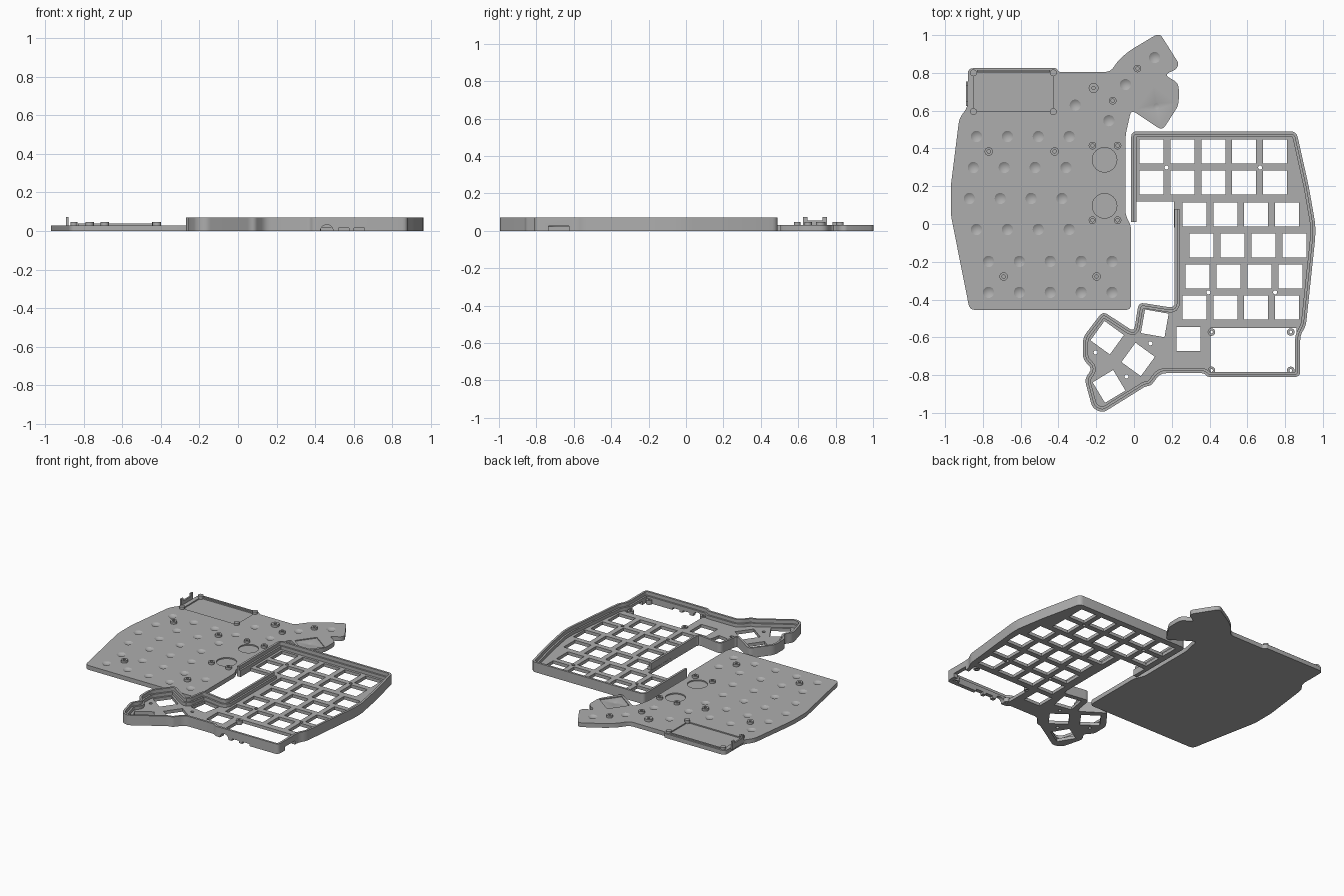
import bpy, bmesh, math
from mathutils import Vector, Matrix

if "Cube" in bpy.data.objects:
    bpy.data.objects.remove(bpy.data.objects["Cube"])

grey = bpy.data.materials.new("plain grey")
grey.diffuse_color = (0.42, 0.42, 0.42, 1)
grey.use_nodes = True
grey.node_tree.nodes["Principled BSDF"].inputs["Base Color"].default_value = grey.diffuse_color


def rounded(pts, r=0.03, seg=4, closed=True):
    """Round the corners of a polyline with small curves."""
    out, n = [], len(pts)
    for i, p in enumerate(pts):
        p = Vector(p)
        if not closed and i in (0, n - 1):
            out.append(p)
            continue
        a, b = Vector(pts[i - 1]) - p, Vector(pts[(i + 1) % n]) - p
        d = min(r, 0.45 * a.length, 0.45 * b.length)
        s, e = p + a.normalized() * d, p + b.normalized() * d
        for k in range(seg + 1):
            t = k / seg
            out.append(s * (1 - t) ** 2 + p * 2 * t * (1 - t) + e * t * t)
    return out


def inset(path, d):
    """Offset an open clockwise path to its inner (right-hand) side."""
    out = []
    for i, p in enumerate(path):
        u = (p - path[max(i - 1, 0)]).normalized()
        v = (path[min(i + 1, len(path) - 1)] - p).normalized()
        u, v = (u if u.length else v), (v if v.length else u)
        m = (u + v).normalized()
        out.append(p + Vector((m.y, -m.x)) * d / max(m.dot(u), 0.5))
    return out


def rect(x, y, w, h, angle=0):
    rot = Matrix.Rotation(math.radians(angle), 2)
    return [Vector((x, y)) + rot @ Vector((sx * w / 2, sy * h / 2))
            for sx, sy in ((-1, -1), (1, -1), (1, 1), (-1, 1))]


def circle(x, y, r, n=20):
    return [Vector((x + r * math.cos(2 * math.pi * k / n),
                    y + r * math.sin(2 * math.pi * k / n))) for k in range(n)]


def finish(bm, name):
    bmesh.ops.recalc_face_normals(bm, faces=bm.faces)
    me = bpy.data.meshes.new(name)
    bm.to_mesh(me)
    bm.free()
    me.materials.append(grey)
    ob = bpy.data.objects.new(name, me)
    bpy.context.collection.objects.link(ob)
    return ob


def add_prism(bm, loops, z0, z1):
    """Extrude a filled outline; further loops become holes."""
    edges = []
    for loop in loops:
        vs = [bm.verts.new((p[0], p[1], z0)) for p in loop]
        edges += [bm.edges.new((vs[i - 1], vs[i])) for i in range(len(vs))]
    res = bmesh.ops.triangle_fill(bm, use_beauty=True, use_dissolve=False,
                                  edges=edges, normal=(0, 0, 1))
    faces = [g for g in res["geom"] if isinstance(g, bmesh.types.BMFace)]
    ext = bmesh.ops.extrude_face_region(bm, geom=faces, use_keep_orig=True)
    for g in ext["geom"]:
        if isinstance(g, bmesh.types.BMVert):
            g.co.z = z1


def prism(name, loops, z0, z1):
    bm = bmesh.new()
    add_prism(bm, loops, z0, z1)
    return finish(bm, name)


def cut(target, bm, name):
    cutter = finish(bm, name)
    cutter.hide_render = True
    cutter.hide_set(True)
    mod = target.modifiers.new("cut", 'BOOLEAN')
    mod.operation, mod.solver, mod.object = 'DIFFERENCE', 'EXACT', cutter
    bpy.context.view_layer.objects.active = target
    bpy.ops.object.modifier_apply(modifier=mod.name)
    bpy.data.objects.remove(cutter)


def box(bm, x0, x1, y0, y1, z0, z1):
    add_prism(bm, [rect((x0 + x1) / 2, (y0 + y1) / 2, x1 - x0, y1 - y0)], z0, z1)


# key positions: rows of (first x, y, count), then the rotated thumb keys
KEY, PITCH = 0.127, 0.1635
keys = [(x0 + i * PITCH, y, 0)
        for x0, y, n in ((0.093, 0.383, 5), (0.093, 0.219, 5), (0.32, 0.05, 4),
                         (0.358, -0.114, 4), (0.337, -0.278, 4), (0.32, -0.442, 4),
                         (0.288, -0.608, 1))
        for i in range(n)]
keys += [(-0.142, -0.602, -36), (0.11, -0.526, -10), (0.022, -0.717, -36), (-0.132, -0.86, 31)]

# ---- open case half, lying face down ----
path = [(-0.015, 0.01), (-0.015, 0.49), (0.86, 0.49), (0.925, 0.2), (0.96, 0.0), (0.96, -0.07),
        (0.91, -0.54), (0.88, -0.59), (0.88, -0.81), (0.39, -0.81), (0.37, -0.79),
        (0.14, -0.79), (0.09, -0.855), (0.06, -0.86), (-0.165, -1.0), (-0.22, -0.975),
        (-0.262, -0.82), (-0.22, -0.765), (-0.27, -0.72), (-0.27, -0.60), (-0.165, -0.462),
        (0.0, -0.57), (0.025, -0.415), (0.215, -0.445), (0.215, 0.08)]
edge = rounded(path, closed=False)
floor_edge = inset(edge, 0.004)
floor_edge[0] = Vector((-0.011, 0.12))
floor_edge[-1] = Vector((0.211, 0.12))
screws = [(0.172, 0.299), (0.668, 0.299), (0.394, -0.362), (0.747, -0.362),
          (-0.203, -0.68), (0.087, -0.632), (-0.04, -0.807)]
loops = [floor_edge] + [rect(x, y, KEY, KEY, a) for x, y, a in keys]
loops += [circle(x, y, 0.011, 12) for x, y in screws]
loops.append(rect(0.633, -0.67, 0.456, 0.24))
case_face = prism("case_face", loops, 0, 0.022)

# stepped wall: tall outer lip and a lower ledge inside it
case_lip = prism("case_lip", [edge + inset(edge, 0.015)[::-1]], 0, 0.07)
case_ledge = prism("case_ledge", [inset(edge, 0.013) + inset(edge, 0.027)[::-1]], 0, 0.045)

# connector openings in the lower rim of the wall
for part in (case_lip, case_ledge, case_face):
    bm = bmesh.new()
    box(bm, 0.52, 0.575, -0.85, -0.77, -0.02, 0.015)
    box(bm, 0.60, 0.655, -0.85, -0.77, -0.02, 0.015)
    box(bm, 0.84, 0.92, -0.735, -0.625, -0.02, 0.026)
    bmesh.ops.create_cone(bm, cap_ends=True, segments=24, radius1=0.033, radius2=0.033, depth=0.08,
                          matrix=Matrix.Translation((0.46, -0.81, 0)) @ Matrix.Rotation(math.pi / 2, 4, 'X'))
    cut(part, bm, "connector_cutter")

# board posts in the window corners
bm = bmesh.new()
for x in (0.41, 0.83):
    for y in (-0.572, -0.775):
        add_prism(bm, [circle(x, y, 0.02), circle(x, y, 0.008, 10)], 0, 0.03)
case_posts = finish(bm, "case_posts")

# ---- bottom plate ----
outline = [(-0.88, 0.62), (-0.88, 0.825), (-0.41, 0.825), (-0.40, 0.805), (-0.125, 0.805),
           (-0.08, 0.87), (-0.02, 0.92), (0.135, 1.012), (0.237, 0.85), (0.225, 0.82),
           (0.16, 0.79), (0.237, 0.745), (0.237, 0.63), (0.15, 0.495), (-0.015, 0.605),
           (-0.045, 0.47), (-0.045, 0.045), (-0.015, -0.01), (-0.015, -0.455),
           (-0.87, -0.455), (-0.97, 0.05), (-0.97, 0.2), (-0.925, 0.56)]
TOP = 0.03
bottom_plate = prism("bottom_plate", [rounded(outline)], 0, TOP)

# shallow dimples under each key, board bay, round pads and thumb recess
bm = bmesh.new()
a, d = 0.03, 0.009
R = (a * a + d * d) / (2 * d)
for x, y, _ in keys:
    bmesh.ops.create_uvsphere(bm, u_segments=20, v_segments=24, radius=R,
                              matrix=Matrix.Translation((-x - 0.023, -y + 0.021, TOP + R - d)))
cut(bottom_plate, bm, "dimple_cutter")
bm = bmesh.new()
box(bm, -0.85, -0.43, 0.595, 0.80, TOP - 0.008, 0.06)
for y in (0.34, 0.096):
    add_prism(bm, [circle(-0.156, y, 0.065, 32)], TOP - 0.008, 0.06)
cut(bottom_plate, bm, "recess_cutter")
bm = bmesh.new()
add_prism(bm, [rect(0.12, 0.625, 0.15, 0.15, -36)], TOP - 0.006, 0.06)
cut(bottom_plate, bm, "thumb_recess_cutter")

# screw bosses
bm = bmesh.new()
for x, y, r in ((0.018, 0.823, 0.02), (-0.214, 0.72, 0.026), (-0.113, 0.653, 0.02),
                (-0.769, 0.384, 0.022), (-0.42, 0.384, 0.022), (-0.22, 0.415, 0.02),
                (-0.087, 0.415, 0.02), (-0.22, 0.02, 0.02), (-0.087, 0.02, 0.02),
                (-0.69, -0.278, 0.022), (-0.198, -0.278, 0.022)):
    add_prism(bm, [circle(x, y, r), circle(x, y, 0.009, 12)], TOP - 0.004, 0.046)
screw_bosses = finish(bm, "screw_bosses")

# board bay: corner posts, back rail and the upright connector bracket
bm = bmesh.new()
for x in (-0.85, -0.427):
    for y in (0.595, 0.80):
        add_prism(bm, [circle(x, y, 0.018)], 0.02, 0.046)
bay_posts = finish(bm, "bay_posts")
bm = bmesh.new()
box(bm, -0.83, -0.445, 0.805, 0.815, 0.02, 0.038)
bay_rail = finish(bm, "bay_rail")
bm = bmesh.new()
box(bm, -0.89, -0.878, 0.625, 0.755, 0.015, 0.055)
for y in (0.625, 0.73):
    box(bm, -0.89, -0.878, y, y + 0.025, 0.05, 0.074)
connector_bracket = finish(bm, "connector_bracket")

# smooth shading on curved parts, sharp edges kept
bpy.ops.object.select_all(action='DESELECT')
for ob in bpy.context.collection.objects:
    if ob.type == 'MESH':
        ob.select_set(True)
        bpy.context.view_layer.objects.active = ob
bpy.ops.object.shade_smooth_by_angle(angle=math.radians(30))
